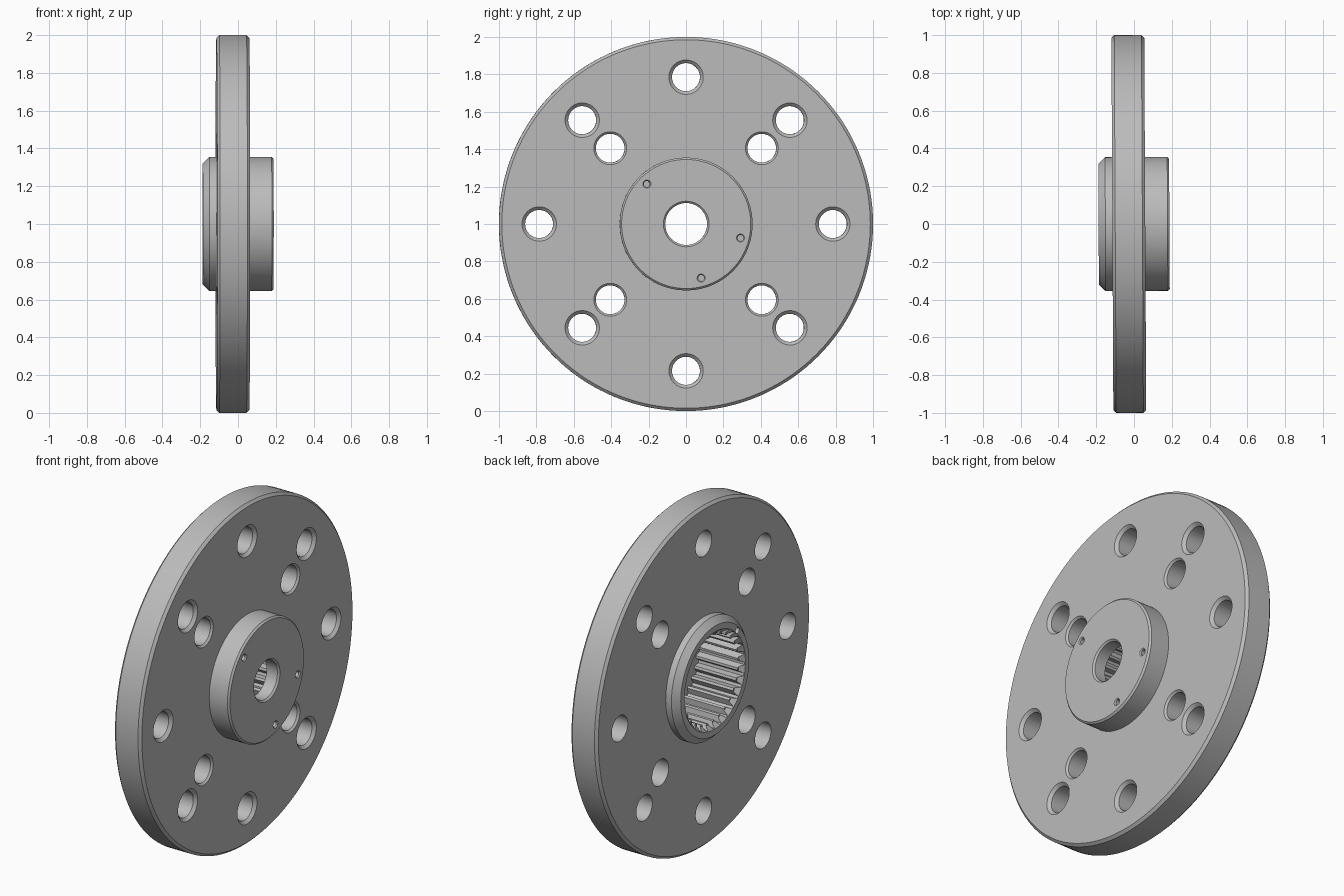
import bpy, bmesh, math
from mathutils import Vector

cube = bpy.data.objects.get("Cube")
if cube:
    bpy.data.objects.remove(cube, do_unlink=True)

steel = bpy.data.materials.new("steel grey")
steel.use_nodes = True
grey = (0.5, 0.5, 0.5, 1)
steel.diffuse_color = grey
steel.node_tree.nodes["Principled BSDF"].inputs["Base Color"].default_value = grey


def lathe(name, profile, y=0, z=0, segments=48, pattern=(0,)):
    """Closed solid turned about the x axis; pattern offsets the radius in turn."""
    bm = bmesh.new()
    rings = []
    for x, r in profile:
        ring = []
        for i in range(segments):
            a = math.tau * i / segments
            rad = r + pattern[i % len(pattern)]
            ring.append(bm.verts.new((x, y + rad * math.cos(a), z + rad * math.sin(a))))
        rings.append(ring)
    for a, b in zip(rings, rings[1:]):
        for i in range(segments):
            j = (i + 1) % segments
            bm.faces.new((a[i], a[j], b[j], b[i]))
    bm.faces.new(rings[0])
    bm.faces.new(rings[-1])
    bmesh.ops.recalc_face_normals(bm, faces=bm.faces)
    mesh = bpy.data.meshes.new(name)
    bm.to_mesh(mesh)
    bm.free()
    mesh.materials.append(steel)
    obj = bpy.data.objects.new(name, mesh)
    bpy.context.collection.objects.link(obj)
    return obj


# Flange plate with a hub on each side
BACK, FRONT, HUB_BACK, HUB_FRONT = -0.117, 0.057, -0.19, 0.185
flange = lathe("splined_flange", [
    (HUB_BACK, 0.32), (-0.154, 0.355), (BACK, 0.355),
    (BACK, 0.985), (BACK + 0.015, 1), (FRONT - 0.015, 1), (FRONT, 0.985),
    (FRONT, 0.355), (HUB_FRONT - 0.01, 0.355), (HUB_FRONT, 0.345)], segments=144)
bpy.context.view_layer.objects.active = flange
flange.select_set(True)


def cut(cutter):
    cutter.hide_render = True
    mod = flange.modifiers.new("cut", 'BOOLEAN')
    mod.operation = 'DIFFERENCE'
    mod.solver = 'EXACT'
    mod.object = cutter
    bpy.ops.object.modifier_apply(modifier=mod.name)
    bpy.data.objects.remove(cutter, do_unlink=True)


def drill(radius, rim, face, y=0, z=0):
    """Through hole with a countersink on the +x face."""
    c = rim - radius
    cut(lathe("drill", [(-0.4, radius), (face - c, radius), (face, rim),
                        (face + c, rim + c)], y, z))


def polar(radius, degrees):
    a = math.radians(degrees)
    return radius * math.cos(a), radius * math.sin(a)


# Blind splined bore with a lead-in chamfer, then the small through bore
TEETH = 28
cut(lathe("spline_bore", [(-0.3, 0.265), (0.105, 0.265)], segments=TEETH * 4,
          pattern=(0.017, 0.017, -0.015, -0.015)))
cut(lathe("lead_in", [(HUB_BACK - 0.02, 0.305), (HUB_BACK + 0.025, 0.26)], segments=96))
drill(0.112, 0.122, HUB_FRONT)

# Outer and inner bolt circles
for k in range(8):
    drill(0.075, 0.092, FRONT, *polar(0.785, 45 * k))
for k in range(4):
    drill(0.077, 0.088, FRONT, *polar(0.573, 45 + 90 * k))

# Small blind holes in the hub face, and the pin notch behind one of them
for angle in (134.5, -14.5, -74.5):
    y, z = polar(0.3, angle)
    cut(lathe("pin_hole", [(HUB_FRONT - 0.06, 0.016), (HUB_FRONT - 0.006, 0.016),
                           (HUB_FRONT, 0.022), (0.2, 0.037)], y, z, 20))
y, z = polar(0.3, 134.5)
cut(lathe("pin_notch", [(-0.3, 0.018), (HUB_BACK + 0.04, 0.018)], y, z, 20))

flange.location = Vector((0.0025, 0, 1))
flange.rotation_euler.z = math.radians(0.3)
bpy.ops.object.shade_smooth_by_angle(angle=math.radians(25))
